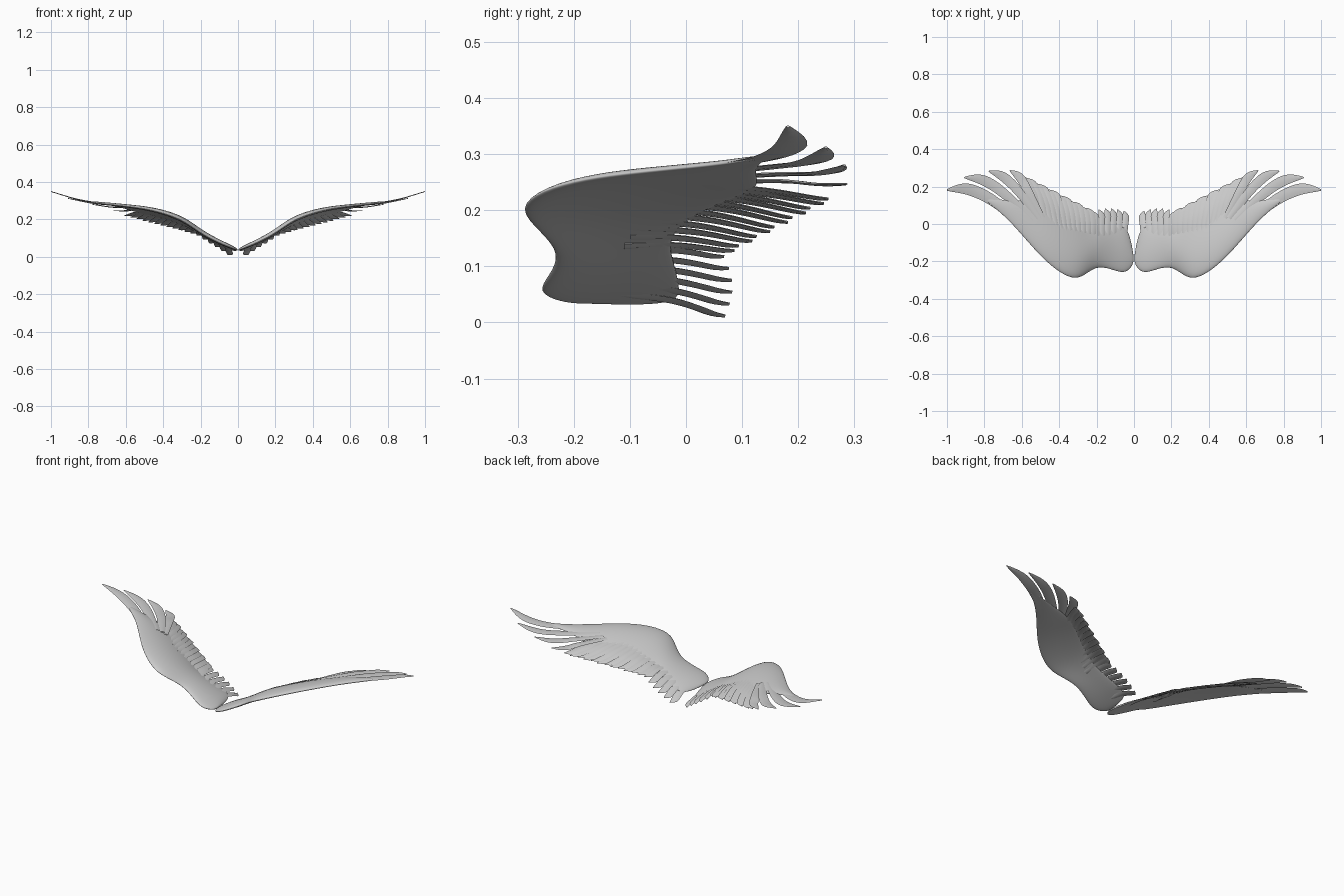
import bpy, bmesh, math
from mathutils import Vector

if "Cube" in bpy.data.objects:
    bpy.data.objects.remove(bpy.data.objects["Cube"])

grey = bpy.data.materials.new("feather_grey")
grey.diffuse_color = (0.6, 0.6, 0.6, 1)
grey.use_nodes = True
grey.node_tree.nodes["Principled BSDF"].inputs["Base Color"].default_value = grey.diffuse_color


def finish(name, bm, levels=0):
    """Turn a bmesh into a mirrored, smooth object."""
    bmesh.ops.recalc_face_normals(bm, faces=bm.faces)
    me = bpy.data.meshes.new(name)
    bm.to_mesh(me)
    bm.free()
    me.materials.append(grey)
    ob = bpy.data.objects.new(name, me)
    bpy.context.collection.objects.link(ob)
    for p in me.polygons:
        p.use_smooth = True
    if levels:
        s = ob.modifiers.new("smooth", 'SUBSURF')
        s.levels = s.render_levels = levels
    m = ob.modifiers.new("mirror", 'MIRROR')
    m.use_axis = (True, False, False)
    m.use_mirror_merge = False
    return ob


def loft(bm, rings):
    """Skin a list of closed rings and cap both ends."""
    vs = [[bm.verts.new(p) for p in r] for r in rings]
    n = len(vs[0])
    for a, b in zip(vs, vs[1:]):
        for i in range(n):
            bm.faces.new((a[i], a[(i + 1) % n], b[(i + 1) % n], b[i]))
    bm.faces.new(vs[0])
    bm.faces.new(vs[-1])


def curve(pts, t):
    """Catmull-Rom point through pts at t in 0..1."""
    p = [Vector(q) for q in pts]
    p = [2 * p[0] - p[1]] + p + [2 * p[-1] - p[-2]]
    s = t * (len(pts) - 1)
    i = min(int(s), len(pts) - 2)
    f = s - i
    a, b, c, d = p[i:i + 4]
    return 0.5 * (2 * b + (c - a) * f + (2 * a - 5 * b + 4 * c - d) * f * f
                  + (3 * b - a - 3 * c + d) * f ** 3)


def feather(name, pts, width, tilt, thick=0.004, cut=0.8):
    """Thin lens-section blade with an oblique tip; tilt lowers its outer edge."""
    rings = []
    n = 16
    for k in range(n + 1):
        t = k / n
        p = curve(pts, t)
        d = (curve(pts, min(1, t + .02)) - curve(pts, max(0, t - .02))).normalized()
        side = d.cross(Vector((0, 0, 1))).normalized()
        side = (side - Vector((0, 0, tilt))).normalized()
        up = side.cross(d).normalized()
        w = width / 2 * (0.65 + 0.35 * math.sin(min(1, t / .65) * math.pi / 2))
        # the inner edge sweeps across to meet the outer edge at the tip
        f = max(0, (t - cut) / (1 - cut))
        a, b = -w * (1 - 1.6 * f ** 2.2), w * (1 - .15 * f)
        h = thick * (1 - .5 * t)
        q1, q2 = a + (b - a) * .3, a + (b - a) * .7
        rings.append([p + side * a, p + side * q1 + up * h, p + side * q2 + up * h,
                      p + side * b, p + side * q2 - up * h, p + side * q1 - up * h])
    bm = bmesh.new()
    loft(bm, rings)
    ob = finish(name, bm)
    bpy.ops.object.select_all(action='DESELECT')
    ob.select_set(True)
    bpy.context.view_layer.objects.active = ob
    bpy.ops.object.shade_smooth_by_angle(angle=math.radians(50))


# Wing arm: lead x, lead y, trail x, trail y, lead z, drop to trail, half thickness
stations = [
    (.000, -.19, .006, -.14, .036, .002, .004),
    (.010, -.23, .025, -.05, .040, .008, .010),
    (.05, -.265, .05, -.01, .055, .014, .015),
    (.11, -.246, .11, -.01, .080, .014, .017),
    (.19, -.222, .18, -.02, .122, .017, .019),
    (.25, -.262, .24, -.03, .165, .024, .021),
    (.31, -.301, .30, -.01, .203, .030, .021),
    (.40, -.260, .38, .035, .235, .035, .019),
    (.49, -.182, .46, .085, .256, .035, .016),
    (.57, -.092, .53, .125, .267, .032, .013),
    (.65, .000, .59, .13, .276, .022, .010),
    (.72, .068, .66, .12, .283, .008, .007),
    (.80, .128, .785, .145, .294, .002, .003),
]
rings = []
for lx, ly, tx, ty, z, drop, h in stations:
    upper, lower = [], []
    for t in (0, .04, .14, .32, .55, .8, 1):
        x, y = lx + (tx - lx) * t, ly + (ty - ly) * t
        mid = z + .35 * h * math.sin(math.pi * t) - drop * t ** 1.6
        th = h * 1.9 * math.sqrt(t) * (1 - t) ** .8 + .002
        upper.append((x, y, mid + th))
        lower.append((x, y, mid - th * .8))
    rings.append(upper + lower[::-1])
bm = bmesh.new()
loft(bm, rings)
finish("wing_arm", bm, 2)

# Long primary feathers at the wing tip
primaries = [
    ([(.57, -.03, .270), (.73, .108, .286), (.86, .178, .308), (.996, .204, .348)], .062),
    ([(.54, .02, .265), (.68, .150, .277), (.78, .222, .287), (.900, .268, .311)], .056),
    ([(.51, .03, .258), (.61, .165, .264), (.68, .238, .266), (.765, .298, .279)], .052),
    ([(.49, .03, .250), (.56, .165, .252), (.60, .235, .246), (.650, .297, .246)], .048),
]
for i, (pts, w) in enumerate(primaries):
    feather(f"primary_feather_{i + 1}", pts, w, -.05, .004, .68)

# Stacked secondary feathers along the trailing edge
N = 12
for i in range(N):
    u = i / (N - 1)
    stagger = .008 * (i % 2)
    root = (.225 + .265 * u, -.11 + .13 * u, .145 + .105 * u - .02 * (2 * u - 1) ** 2 + .012)
    tip = (.235 + .355 * u, .088 + .180 * u - stagger, .125 + .092 * u)
    mid = (.5 * (root[0] + tip[0]) - .006, .5 * (root[1] + tip[1]), .5 * (root[2] + tip[2]) + .006)
    feather(f"secondary_feather_{i + 1}", [root, mid, tip], .046, -.2, .005)

# Short inner feathers near the shoulder
for i in range(6):
    u = i / 5
    root = (.055 + .14 * u, -.12, .052 + .075 * u)
    tip = (.040 + .165 * u, .068 + .014 * math.sin(math.pi * u), .008 + .106 * u)
    mid = (.5 * (root[0] + tip[0]) + .004, -.02, .5 * (root[2] + tip[2]) + .008)
    feather(f"inner_feather_{i + 1}", [root, mid, tip], .040, -.25, .005)
